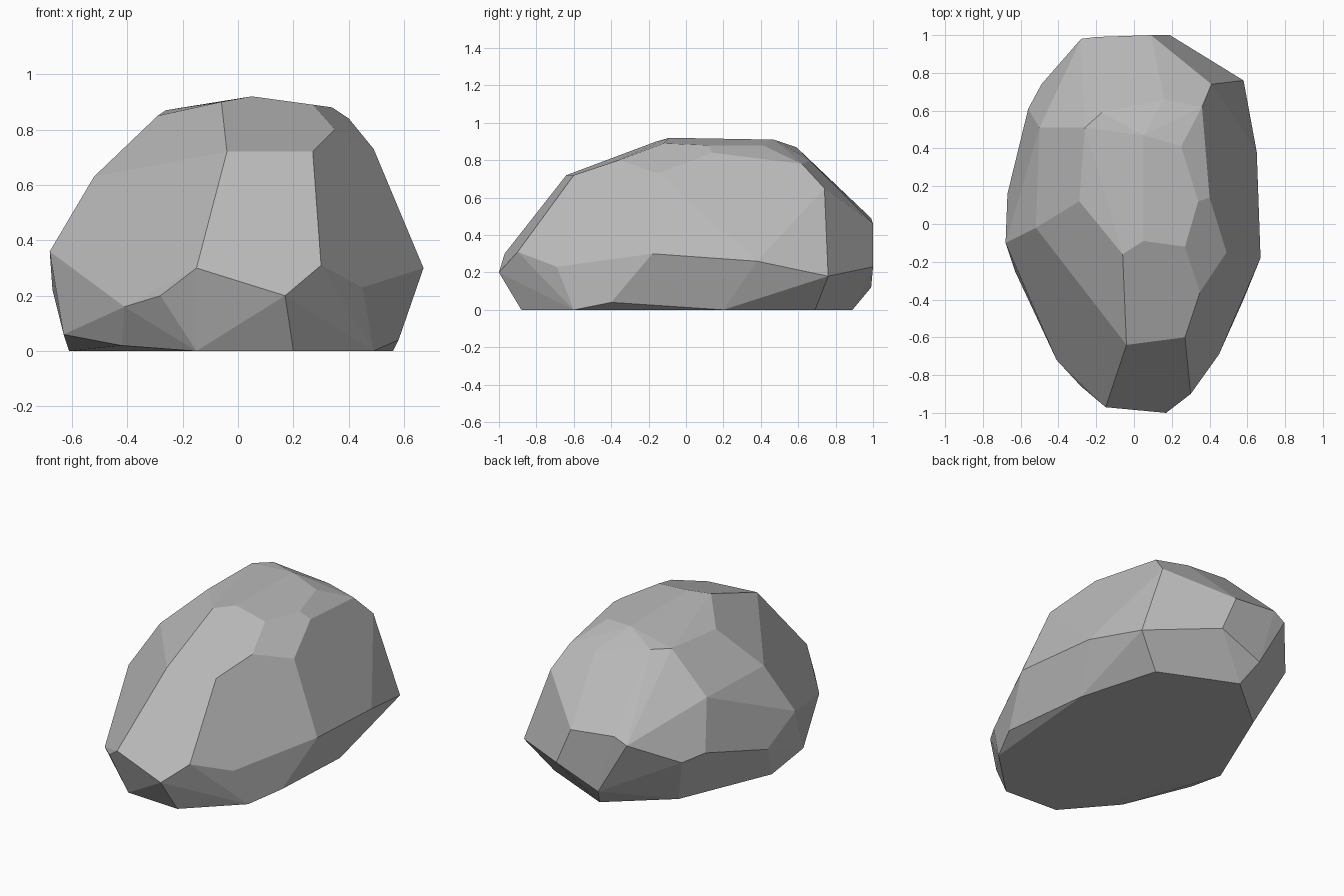
import bpy
import bmesh
import math

# Remove the default cube only
default_cube = bpy.data.objects.get("Cube")
if default_cube:
    bpy.data.objects.remove(default_cube, do_unlink=True)


def make_material(name, colour):
    material = bpy.data.materials.new(name)
    material.use_nodes = True
    material.diffuse_color = colour
    material.node_tree.nodes["Principled BSDF"].inputs["Base Color"].default_value = colour
    return material


def chiselled_stone(name, rings, material, merge_angle):
    """Wrap a tight skin around stacked rings, then merge triangles into flat facets."""
    mesh = bpy.data.meshes.new(name)
    bm = bmesh.new()
    for ring in rings:
        for corner in ring:
            bm.verts.new(corner)
    hull = bmesh.ops.convex_hull(bm, input=bm.verts[:], use_existing_faces=False)
    leftovers = {v for v in hull["geom_interior"] + hull["geom_unused"]
                 if isinstance(v, bmesh.types.BMVert)}
    bmesh.ops.delete(bm, geom=list(leftovers), context="VERTS")
    bmesh.ops.dissolve_limit(bm, angle_limit=merge_angle,
                             verts=bm.verts[:], edges=bm.edges[:])
    bmesh.ops.recalc_face_normals(bm, faces=bm.faces[:])
    for face in bm.faces:
        face.smooth = False
    bm.to_mesh(mesh)
    bm.free()
    mesh.materials.append(material)
    stone = bpy.data.objects.new(name, mesh)
    bpy.context.collection.objects.link(stone)
    return stone


# Flat footprint on the ground
footprint = [(x, y, 0) for x, y in (
    (.42, .69), (-.03, .89), (-.37, .6), (-.61, .03), (-.28, -.65),
    (-.15, -.86), (.2, -.88), (.49, -.6), (.56, .2))]

# Undercut chips just above the ground
undercut = [(-.63, -.25, .06), (-.42, -.6, .02), (.58, -.4, .04), (-.09, .99, .12)]

# Widest belt of the stone
belt = [
    (-.68, -.1, .36), (-.67, .16, .22), (-.56, .61, .34), (-.49, .74, .31),
    (-.28, .98, .45), (-.2, .99, .49), (.09, 1, .46), (.19, 1, .23),
    (.58, .76, .18), (.65, .38, .26), (.67, -.18, .3), (.45, -.69, .23),
    (.3, -.9, .31), (.17, -1, .2), (-.15, -.97, .3), (-.28, -.86, .2),
    (-.41, -.72, .16)]

# Sloping shoulder
shoulder = [
    (-.04, -.64, .72), (.27, -.6, .72), (.49, -.15, .73), (.41, .74, .65),
    (-.5, .51, .63), (-.52, -.02, .63)]

# Rounded crown
crown = [
    (-.06, -.16, .9), (.05, -.09, .92), (.27, -.12, .89), (.35, -.36, .8),
    (.4, .14, .84), (.34, .12, .88), (.25, .41, .88), (.05, .47, .91),
    (.36, .62, .78), (.16, .66, .8), (-.17, .59, .87), (-.26, .51, .87),
    (-.29, .12, .85)]

stone_grey = make_material("stone grey", (.5, .5, .5, 1))
chiselled_stone("rock", [footprint, undercut, belt, shoulder, crown],
                stone_grey, math.radians(4))
